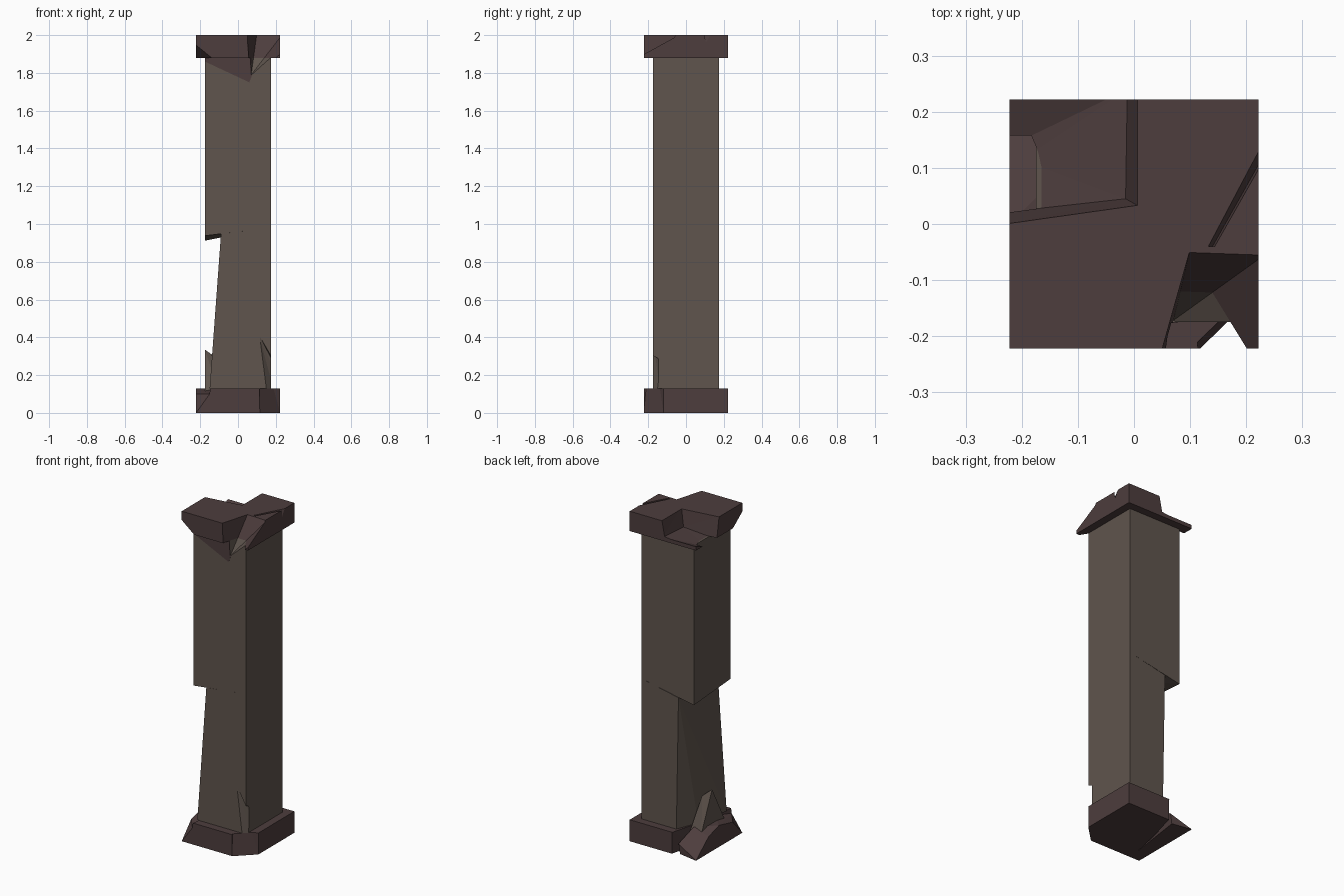
import bpy, bmesh

if "Cube" in bpy.data.objects:
    bpy.data.objects.remove(bpy.data.objects["Cube"])


def material(name, rgb):
    m = bpy.data.materials.new(name)
    m.diffuse_color = (*rgb, 1)
    m.use_nodes = True
    m.node_tree.nodes["Principled BSDF"].inputs["Base Color"].default_value = m.diffuse_color
    return m


STONE = material("shaft_stone", (0.115, 0.09, 0.075))
TRIM = material("trim_stone", (0.075, 0.047, 0.047))
S, B = 0.175, 0.222          # half widths of shaft and of base / cap


def hull(name, points, mat=None):
    """Flat-faced convex stone through the given points."""
    bm = bmesh.new()
    for p in points:
        bm.verts.new(p)
    res = bmesh.ops.convex_hull(bm, input=bm.verts)
    junk = {g for g in res["geom_interior"] + res["geom_unused"]
            if isinstance(g, bmesh.types.BMVert)}
    bmesh.ops.delete(bm, geom=list(junk), context='VERTS')
    bmesh.ops.dissolve_limit(bm, angle_limit=0.01, verts=bm.verts, edges=bm.edges)
    bmesh.ops.recalc_face_normals(bm, faces=bm.faces)
    me = bpy.data.meshes.new(name)
    bm.to_mesh(me)
    bm.free()
    ob = bpy.data.objects.new(name, me)
    bpy.context.collection.objects.link(ob)
    if mat:
        me.materials.append(mat)
    return ob


def carve(targets, points):
    """Break a convex bite out of each target."""
    cutter = hull("bite", points)
    cutter.hide_render = True
    for ob in targets:
        mod = ob.modifiers.new("bite", 'BOOLEAN')
        mod.operation, mod.solver, mod.object = 'DIFFERENCE', 'EXACT', cutter
        bpy.context.view_layer.update()
        me = bpy.data.meshes.new_from_object(
            ob.evaluated_get(bpy.context.evaluated_depsgraph_get()))
        ob.modifiers.clear()
        ob.data = me
    bpy.data.objects.remove(cutter)


# Base with its left side split away
base = hull("base", [
    (-.165, -B, 0), (-.11, .04, 0), (-.06, B, 0), (B, B, 0), (B, -B, 0),
    (-.147, -B, .13), (-.11, .04, .13), (-.063, B, .13), (B, B, .13), (B, -B, .13)], TRIM)

# Lower shaft, sheared along the left
lower = hull("lower_shaft", [
    (-.15, -S, .13), (-.11, .04, .13), (-.058, S, .13), (S, S, .13), (S, -S, .13),
    (-.09, -S, .948), (-.082, .04, .94), (-.072, S, .93), (S, S, .98), (S, -S, .98)], STONE)

# Upper shaft with slanted underside
upper = hull("upper_shaft", [(x, y, 1.88) for x in (-S, S) for y in (-S, S)] +
             [(-S, -S, .938), (-S, S, .912), (S, -S, .98), (S, S, .98)], STONE)

# Cap and the flush fragment running down the front of the shaft
cap = hull("cap", [(x, y, z) for x in (-B, B) for y in (-B, B) for z in (1.88, 2)], TRIM)
fragment = hull("cap_fragment", [(x, y, z) for y in (-S - .001, -S + .03)
                for x, z in ((-S, 1.86), (.06, 1.75), (.11, 1.88), (-S, 1.88))], TRIM)

# Chipped front right corner of the base
carve([base, lower], [
    (.108, -.18, .42), (.18, -.18, .28), (.18, -.145, .28), (.3, -.3, .14),
    (.115, -.23, .13), (.23, -.115, .13), (.115, -.226, -.01), (.226, -.118, -.01),
    (.3, -.3, -.01)])

# Broken front right corner of the cap
carve([cap, upper, fragment], [
    (.045, -.24, 2.01), (.1, -.045, 2.01), (.24, -.05, 2.01), (.24, -.24, 2.01),
    (.06, -.24, 1.8), (.07, -.172, 1.79), (.15, -.176, 1.87), (.15, -.24, 1.87),
    (.24, -.24, 1.905)])

# Broken back left corner of the cap
carve([cap], [
    (-.24, -.003, 2.01), (.008, .032, 2.01), (.008, .24, 2.01), (-.24, .24, 2.01),
    (-.24, .02, 1.87), (-.24, .13, 1.87), (-.178, .03, 1.879), (-.178, .13, 1.879),
    (-.24, .24, 1.91), (-.015, .045, 1.9), (-.012, .24, 1.91)])

# Chipped lower front left of the cap
carve([cap], [(-.24, -.24, 1.975), (-.11, -.24, 1.87), (-.24, -.1, 1.87), (-.25, -.25, 1.87)])

# Narrow crack across the right of the cap
carve([cap], [(.13, -.04, 2.01), (.145, -.04, 2.01), (.23, .15, 2.01), (.23, .11, 2.01),
              (.14, -.04, 1.97), (.23, .12, 1.96)])

# Loose left chunk of the base and its upright splinter
hull("base_chunk", [
    (-B, -B, 0), (-B, B, 0), (-.16, -B, 0), (-.1, .2, 0), (-B, -.13, .1), (-B, .1, .1),
    (-.15, -B, .1), (-B, 0, .13), (-.12, -.1, .13), (-.12, .1, .13), (-.09, .2, .06)], TRIM)
hull("splinter", [
    (-S, 0, .335), (-.135, .04, .30), (-.14, 0, .31), (-S, .1, .11), (-S, -.12, .11),
    (-.1, .1, .11), (-.1, -.12, .11)], STONE)
